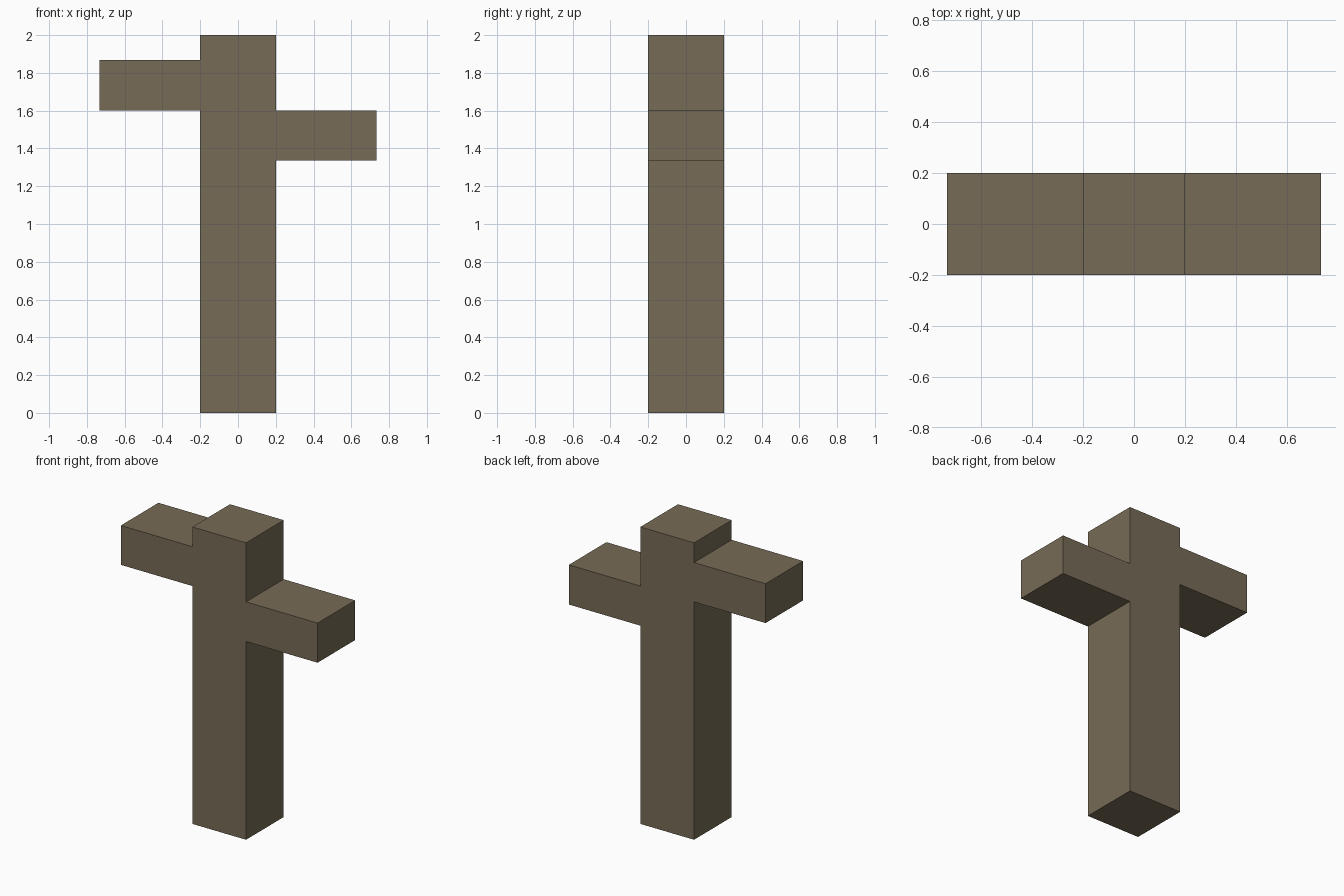
import bpy
import bmesh

cube = bpy.data.objects.get("Cube")
if cube:
    bpy.data.objects.remove(cube, do_unlink=True)

# Weathered brown material
brown = (0.185, 0.147, 0.094, 1.0)
mat = bpy.data.materials.new("weathered_brown")
mat.use_nodes = True
mat.diffuse_color = brown
bsdf = next(n for n in mat.node_tree.nodes if n.type == "BSDF_PRINCIPLED")
bsdf.inputs["Base Color"].default_value = brown
bsdf.inputs["Roughness"].default_value = 0.9

# Post half width, arm reach, and the heights of the two staggered arms
half, reach, top = 0.2, 0.733, 2.0
left_low, middle, right_high = 1.335, 1.602, 1.867

# Front outline: post, left arm (+x), post top, right arm (-x)
outline = [
    (-half, 0), (half, 0),
    (half, left_low), (reach, left_low), (reach, middle), (half, middle),
    (half, top), (-half, top),
    (-half, right_high), (-reach, right_high), (-reach, middle), (-half, middle),
]

# Extrude the outline from front to back
bm = bmesh.new()
front = bm.faces.new([bm.verts.new((x, -half, z)) for x, z in outline])
extruded = bmesh.ops.extrude_face_region(bm, geom=[front], use_keep_orig=True)
back_verts = [g for g in extruded["geom"] if isinstance(g, bmesh.types.BMVert)]
bmesh.ops.translate(bm, verts=back_verts, vec=(0, 2 * half, 0))
bmesh.ops.recalc_face_normals(bm, faces=bm.faces)

mesh = bpy.data.meshes.new("post_with_arms")
bm.to_mesh(mesh)
bm.free()
mesh.materials.append(mat)
post = bpy.data.objects.new("post_with_arms", mesh)
bpy.context.collection.objects.link(post)
